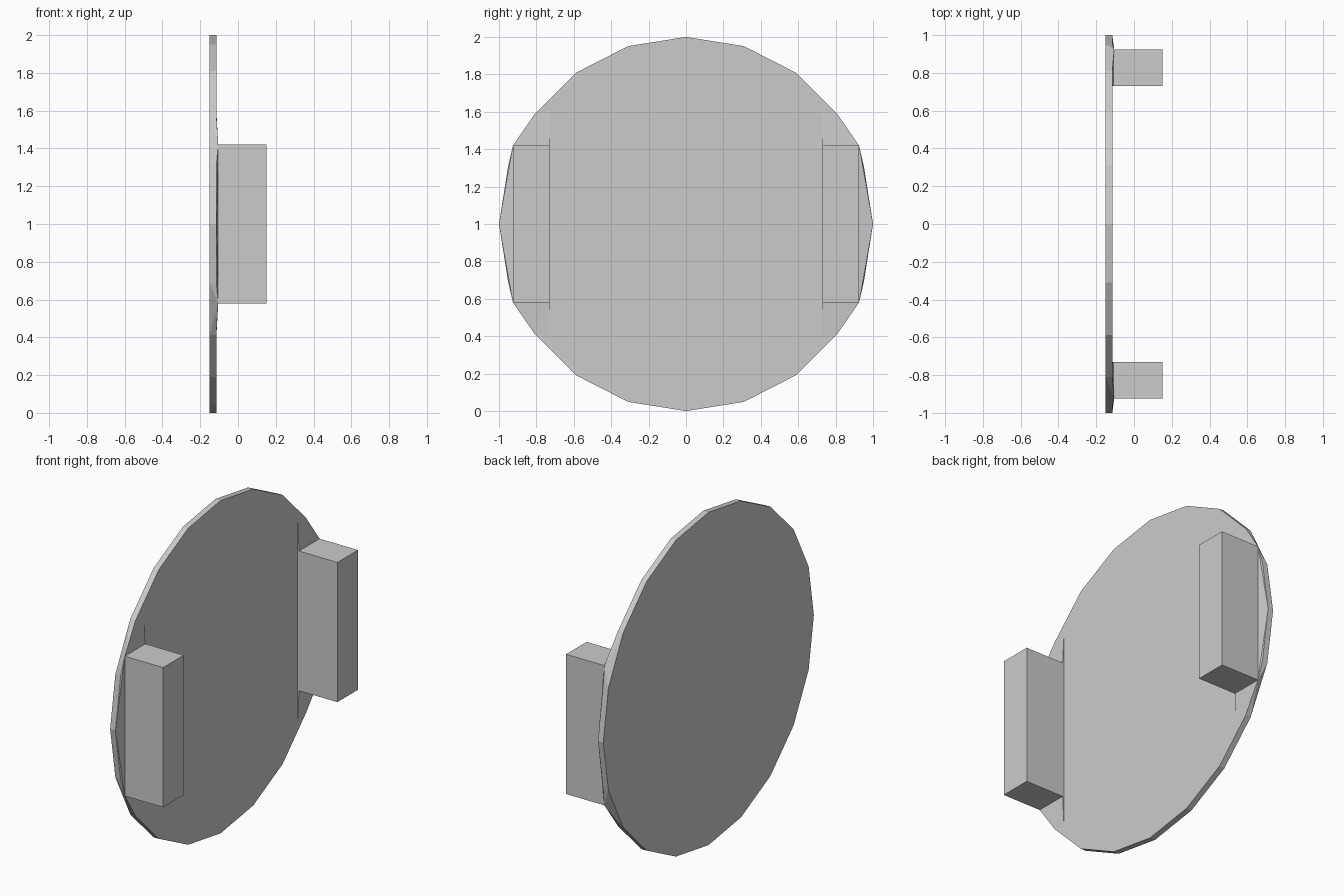
import bpy, bmesh, math

if "Cube" in bpy.data.objects:
    bpy.data.objects.remove(bpy.data.objects["Cube"])

N = 20                                   # sides of the disc
BACK, FRONT, PAD = -0.15, -0.115, -0.105  # x of the back, front and raised pads
Y0, Y1, H = 0.73, 0.925, 0.42             # grip block: inner y, outer y, half height


def finish(bm, name):
    bmesh.ops.recalc_face_normals(bm, faces=bm.faces)
    mesh = bpy.data.meshes.new(name)
    bm.to_mesh(mesh)
    bm.free()
    obj = bpy.data.objects.new(name, mesh)
    bpy.context.collection.objects.link(obj)
    return obj


# Round plate with a slightly raised pad at each side
bm = bmesh.new()


def vert(x, y, z):
    return bm.verts.new((x, y, 1 + z))


angles = [2 * math.pi * k / N for k in range(N)]
back = [vert(BACK, math.sin(a), math.cos(a)) for a in angles]
front = [vert(FRONT, math.sin(a), math.cos(a)) for a in angles]
bm.faces.new(back)

corner = {}    # pad corner that interrupts a rim segment
crease = {}
for s in (1, -1):
    ks = [3, 4, 5, 6, 7] if s == 1 else [17, 16, 15, 14, 13]
    p = [front[k] for k in ks]
    a, a2 = vert(FRONT, s * Y0, 0.61), vert(FRONT, s * Y0, -0.61)
    b, b2 = vert(PAD, s * Y0, H), vert(PAD, s * Y0, -H)
    c, c2 = vert(PAD, s * Y1, H), vert(PAD, s * Y1, -H)
    for f in ((a, b, b2, a2), (b, c, c2, b2),
              (a, p[0], b), (p[0], c, b), (a2, p[4], b2), (p[4], c2, b2),
              (c, p[1], p[2]), (c, p[2], c2), (c2, p[2], p[3])):
        bm.faces.new(f)
    corner[min(ks[0], ks[1])] = c
    corner[min(ks[3], ks[4])] = c2
    crease[s] = (a, a2)

# Flat middle of the front
bm.faces.new(front[17:] + front[:4] + list(crease[1])
             + front[7:14] + list(reversed(crease[-1])))

# Rim
for k in range(N):
    j = (k + 1) % N
    if k in corner:
        c = corner[k]
        for f in ((back[k], c, front[k]), (back[k], back[j], c),
                  (back[j], front[j], c)):
            bm.faces.new(f)
    else:
        bm.faces.new((back[k], back[j], front[j], front[k]))
finish(bm, "round_plate")

# Two upright blocks on the pads
for s, side in ((1, "right"), (-1, "left")):
    bm = bmesh.new()
    bmesh.ops.create_cube(bm, size=1)
    bmesh.ops.scale(bm, vec=(0.15 - PAD, Y1 - Y0, 2 * H), verts=bm.verts)
    bmesh.ops.translate(bm, vec=((0.15 + PAD) / 2, s * (Y0 + Y1) / 2, 1),
                        verts=bm.verts)
    finish(bm, "block_" + side)
